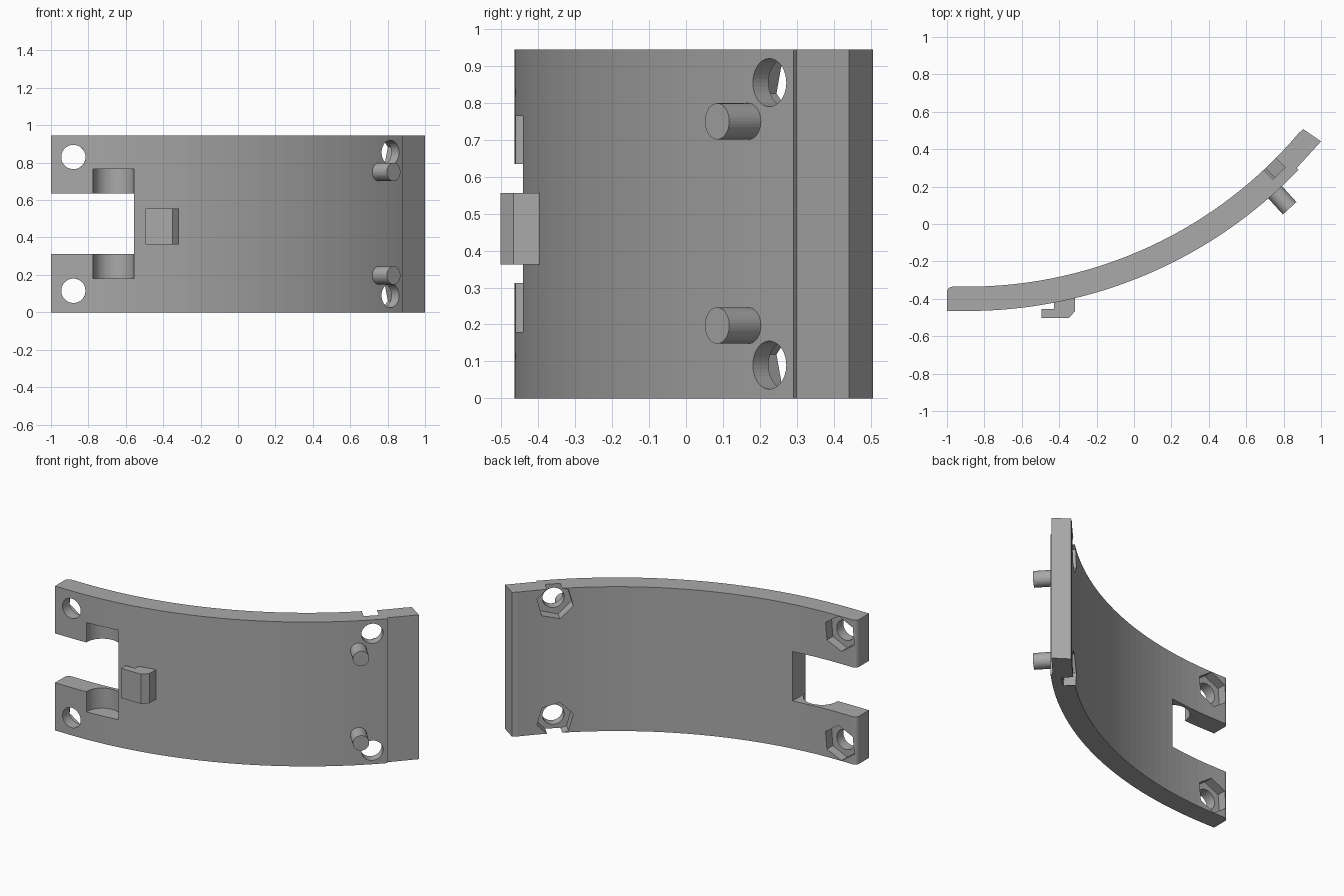
import bpy, bmesh, math
from mathutils import Matrix, Vector

old = bpy.data.objects.get("Cube")
if old:
    bpy.data.objects.remove(old, do_unlink=True)

grey = bpy.data.materials.new("plain grey")
grey.use_nodes = True
COLOUR = (0.4, 0.4, 0.4, 1)
grey.diffuse_color = COLOUR
grey.node_tree.nodes["Principled BSDF"].inputs["Base Color"].default_value = COLOUR

HEIGHT = 0.945
CX, CY = -0.89, 1.985          # centre of the curved wall
R_IN, R_OUT = 2.32, 2.45


def finish(name, bm):
    bmesh.ops.recalc_face_normals(bm, faces=bm.faces)
    mesh = bpy.data.meshes.new(name)
    bm.to_mesh(mesh)
    bm.free()
    mesh.materials.append(grey)
    obj = bpy.data.objects.new(name, mesh)
    bpy.context.collection.objects.link(obj)
    return obj


def extrude_outline(name, points, z0, z1):
    bm = bmesh.new()
    face = bm.faces.new([bm.verts.new((x, y, z0)) for x, y in points])
    up = bmesh.ops.extrude_face_region(bm, geom=[face])["geom"]
    bmesh.ops.translate(bm, vec=(0, 0, z1 - z0),
                        verts=[v for v in up if isinstance(v, bmesh.types.BMVert)])
    return finish(name, bm)


def rod(name, start, end, radius, sides, spin=0):
    """Prism between two points, with a vertex pointing up when spin is 0."""
    start, end = Vector(start), Vector(end)
    axis = (end - start).normalized()
    up = Vector((0, 0, 1)) if abs(axis.z) < 0.9 else Vector((0, 1, 0))
    side = up.cross(axis)
    frame = Matrix((up, side, axis)).transposed().to_4x4()
    frame.translation = (start + end) / 2
    bm = bmesh.new()
    bmesh.ops.create_cone(bm, cap_ends=True, segments=sides, radius1=radius, radius2=radius,
                          depth=(end - start).length,
                          matrix=frame @ Matrix.Rotation(spin, 4, 'Z'))
    return finish(name, bm)


def on_wall(x, z, radius=R_OUT):
    """Point on the wall surface along the normal of the outer face at x, and that normal."""
    angle = math.asin((x - CX) / R_OUT)
    normal = Vector((math.sin(angle), -math.cos(angle), 0))
    return Vector((CX, CY, z)) + normal * radius, normal


def arc(radius, x_end, steps=32):
    end = math.asin((x_end - CX) / radius)
    return [(CX + radius * math.sin(end * i / steps), CY - radius * math.cos(end * i / steps))
            for i in range(steps + 1)]


# Curved wall with a stepped flat lip and one rounded corner
corner = [(-0.97 - 0.03 * math.sin(t), -0.365 + 0.03 * math.cos(t))
          for t in [math.pi / 2 * i / 6 for i in range(7)]]
outline = ([(-1, -0.465)] + arc(R_OUT, 0.88) + [(0.87, 0.299), (1, 0.442), (0.905, 0.507)]
           + arc(R_IN, 0.88)[::-1] + corner)
wall = extrude_outline("curved_wall", outline, 0, HEIGHT)

# Slot at the end and round recess across it
cutters = [
    extrude_outline("slot_cutter", [(-1.1, -0.6), (-0.555, -0.6), (-0.555, -0.2), (-1.1, -0.2)],
                    0.312, 0.635),
    rod("recess_cutter", (-0.665, -0.455, 0.18), (-0.665, -0.455, 0.765), 0.11, 48),
]

# Bolt holes with hexagonal nut pockets at the back
for x, z, spin, depth in [(-0.88, 0.115, 25, 0.06), (-0.88, 0.83, 25, 0.06),
                          (0.815, 0.09, -15, 0.07), (0.815, 0.855, 15, 0.07)]:
    face, normal = on_wall(x, z)
    back, normal = on_wall(x, z, R_IN)
    cutters.append(rod("bolt_cutter", face + normal * 0.1, back - normal * 0.1, 0.065, 40))
    cutters.append(rod("nut_cutter", back + normal * depth, back - normal * 0.1, 0.113, 6,
                       math.radians(spin)))

for cutter in cutters:
    cutter.hide_render = True
    mod = wall.modifiers.new(cutter.name, 'BOOLEAN')
    mod.operation = 'DIFFERENCE'
    mod.solver = 'EXACT'
    mod.object = cutter
bpy.context.view_layer.update()
cut = bpy.data.meshes.new_from_object(wall.evaluated_get(bpy.context.evaluated_depsgraph_get()))
wall.modifiers.clear()
wall.data = cut
for cutter in cutters:
    bpy.data.objects.remove(cutter, do_unlink=True)

# Locating pegs
for name, z in (("lower_peg", 0.197), ("upper_peg", 0.75)):
    base, normal = on_wall(0.755, z)
    rod(name, base - normal * 0.02, base + normal * 0.115, 0.049, 40)

# Hooked catch on the front
extrude_outline("catch_hook", [(-0.494, -0.503), (-0.35, -0.503), (-0.315, -0.467),
                               (-0.315, -0.38), (-0.427, -0.4), (-0.427, -0.455),
                               (-0.494, -0.455)], 0.362, 0.556)
